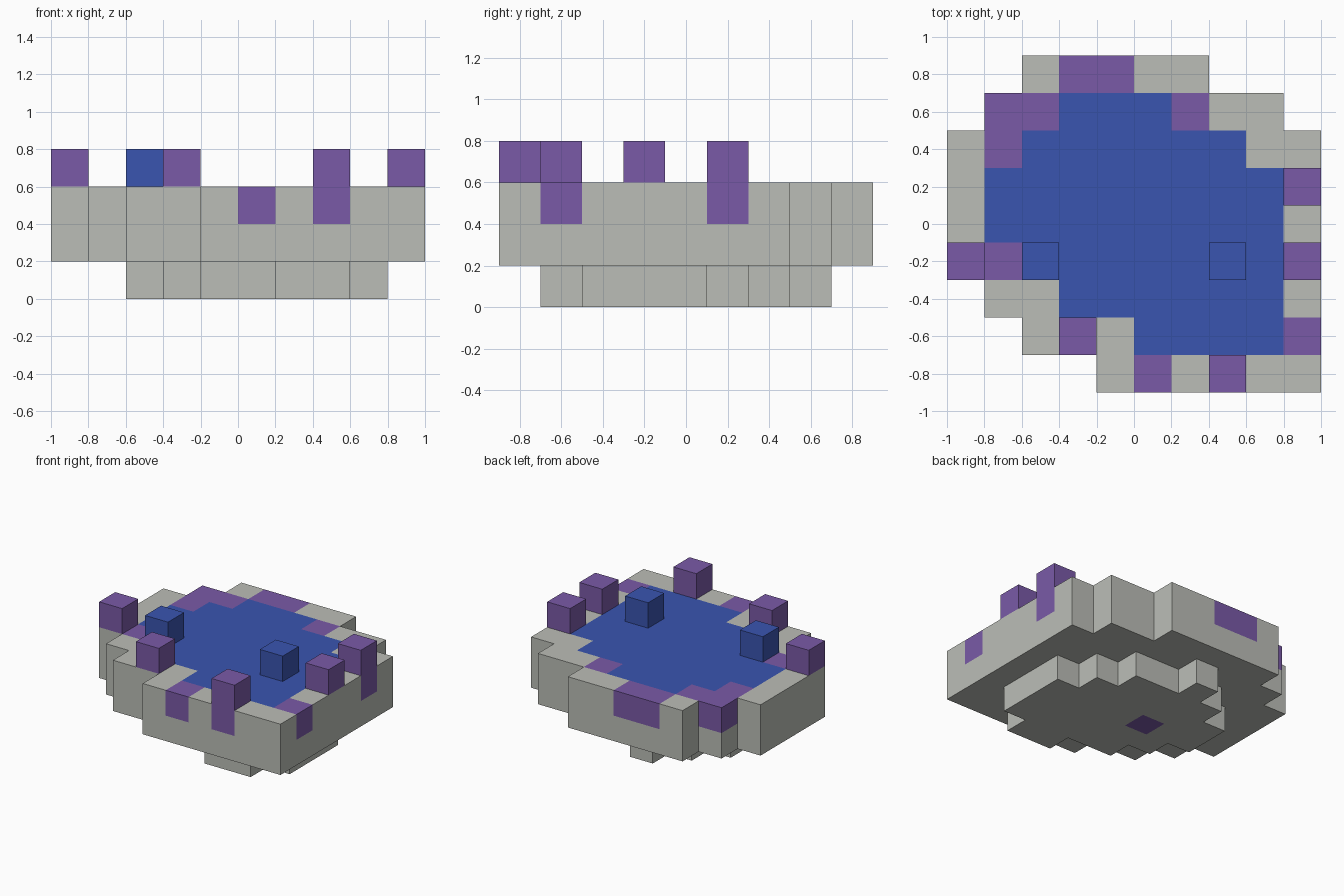
import bpy
import bmesh
from math import radians
from mathutils import Vector

if "Cube" in bpy.data.objects:
    bpy.data.objects.remove(bpy.data.objects["Cube"], do_unlink=True)

CELL = 0.2


def make_material(name, rgb):
    mat = bpy.data.materials.new(name)
    mat.use_nodes = True
    mat.diffuse_color = (*rgb, 1)
    bsdf = mat.node_tree.nodes["Principled BSDF"]
    bsdf.inputs["Base Color"].default_value = (*rgb, 1)
    bsdf.inputs["Roughness"].default_value = 0.9
    return mat


stone = make_material("pale stone", (0.50, 0.515, 0.475))
purple = make_material("purple", (0.195, 0.102, 0.39))
blue = make_material("water blue", (0.042, 0.09, 0.435))

# Block plans, back row first: G stone, P purple, B water
FOOTING = """
..........
....G.....
...GGGG...
..GGGGGG..
..GGPGGGG.
...GGGGGG.
....GGGGG.
......GG..
..........
"""

RIM = """
..GPPGG...
.PPBBBPGG.
GPBBBBBBGG
GBBBBBBBBP
GBBBBBBBBG
GPBBBBBBBG
.GGBBBBBBG
..GGGBBBBP
....GPGPGG
"""

POSTS = """
..........
..........
..........
.........P
..........
P.B....B.P
..........
...P......
.......P..
"""

# Stone course below the rim follows the same outline
COURSE = RIM.replace("P", "G").replace("B", "G")

PARTS = {
    ("G", 0): ("stone_footing", stone),
    ("P", 0): ("footing_inlay", purple),
    ("G", 1): ("stone_course", stone),
    ("G", 2): ("stone_rim", stone),
    ("P", 2): ("purple_rim_blocks", purple),
    ("B", 2): ("pool_water", blue),
    ("P", 3): ("purple_posts", purple),
    ("B", 3): ("water_blocks", blue),
}

blocks = {}
for level, plan in enumerate((FOOTING, COURSE, RIM, POSTS)):
    for row, line in enumerate(plan.split()):
        for col, kind in enumerate(line):
            if kind != ".":
                blocks[col, row, level] = kind


def block_center(col, row, level):
    return Vector((col - 4.5, 4 - row, level + 0.5)) * CELL


def add_square(bm, center, normal):
    side = Vector((normal.y, normal.z, normal.x))
    up = normal.cross(side)
    middle = center + normal * CELL / 2
    corners = [middle + (side * a + up * b) * CELL / 2
               for a, b in ((-1, -1), (1, -1), (1, 1), (-1, 1))]
    bm.faces.new([bm.verts.new(p) for p in corners])


# Each part keeps only the faces open to the air
DIRECTIONS = [Vector(v) * s for v in ((1, 0, 0), (0, 1, 0), (0, 0, 1)) for s in (1, -1)]
for (kind, level), (name, mat) in PARTS.items():
    bm = bmesh.new()
    for (col, row, lev), k in blocks.items():
        if k != kind or lev != level:
            continue
        for d in DIRECTIONS:
            beside = (col + int(d.x), row - int(d.y), lev + int(d.z))
            if beside not in blocks:
                add_square(bm, block_center(col, row, lev), d)
    bmesh.ops.remove_doubles(bm, verts=bm.verts, dist=0.001)
    bmesh.ops.dissolve_limit(bm, angle_limit=radians(1), verts=bm.verts, edges=bm.edges)
    mesh = bpy.data.meshes.new(name)
    bm.to_mesh(mesh)
    bm.free()
    mesh.materials.append(mat)
    obj = bpy.data.objects.new(name, mesh)
    bpy.context.collection.objects.link(obj)
